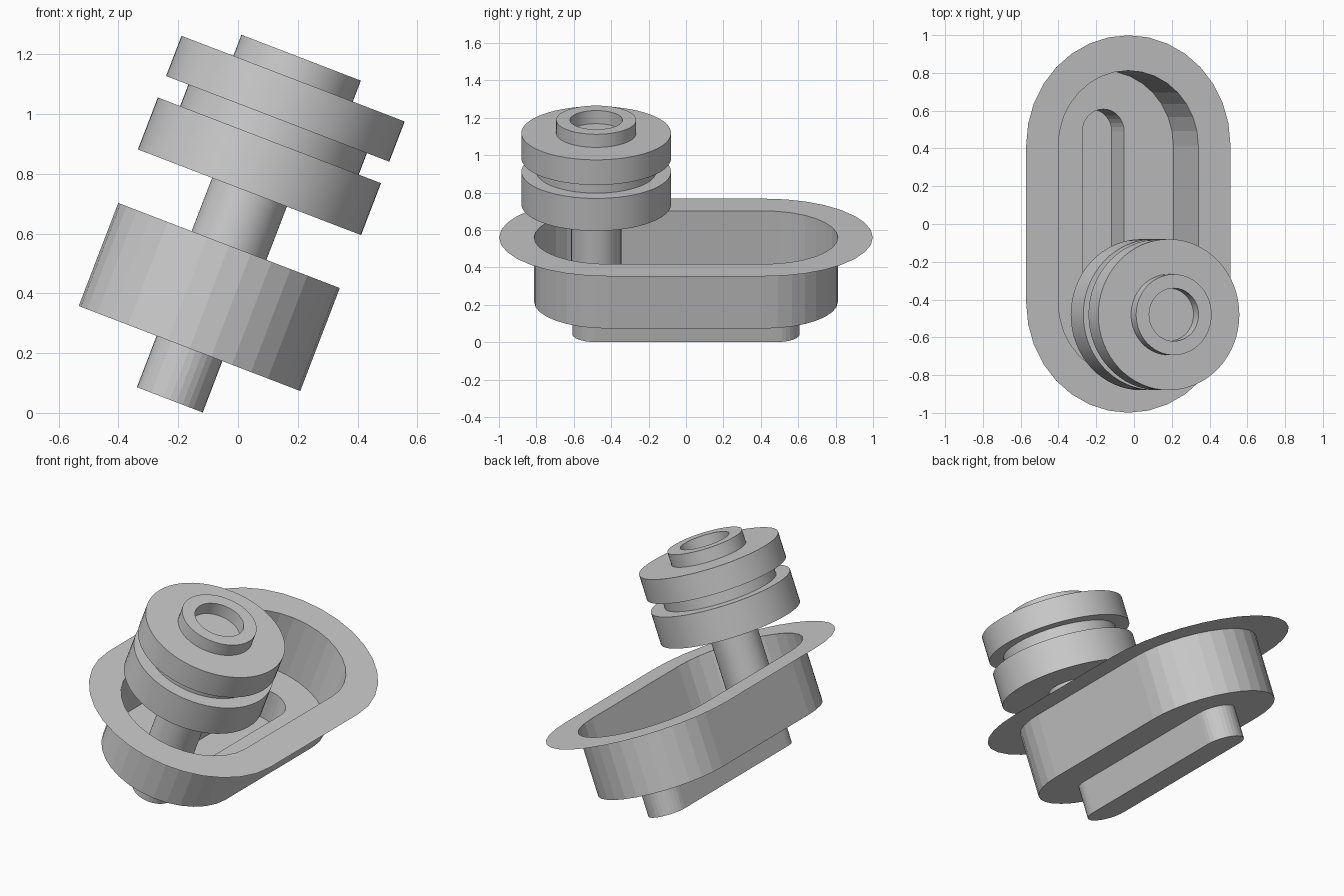
import bpy
import bmesh
from math import sin, cos, pi, radians
from mathutils import Matrix

if "Cube" in bpy.data.objects:
    bpy.data.objects.remove(bpy.data.objects["Cube"], do_unlink=True)

grey = bpy.data.materials.new("plain grey")
grey.use_nodes = True
colour = (0.6, 0.6, 0.6, 1)
grey.diffuse_color = colour
grey.node_tree.nodes["Principled BSDF"].inputs["Base Color"].default_value = colour

# Everything leans to the model's left around the centre of the flange
LEAN = Matrix.Translation((-0.03, 0, 0.56)) @ Matrix.Rotation(radians(21), 4, 'Y')
FLOOR, SLOT_FLOOR = -0.369, -0.553


def finish(name, bm, smooth=False):
    mesh = bpy.data.meshes.new(name)
    bm.to_mesh(mesh)
    bm.free()
    mesh.materials.append(grey)
    obj = bpy.data.objects.new(name, mesh)
    bpy.context.collection.objects.link(obj)
    obj.matrix_world = LEAN
    if smooth:
        bpy.ops.object.select_all(action='DESELECT')
        obj.select_set(True)
        bpy.context.view_layer.objects.active = obj
        bpy.ops.object.shade_smooth_by_angle(angle=radians(30))
    return obj


def stadium(bm, radius, straight, z, steps=16):
    """Loop with round ends and straight long sides along y."""
    loop = []
    for side, start in ((1, 0), (-1, pi)):
        for i in range(steps + 1):
            a = start + pi * i / steps
            loop.append(bm.verts.new((radius * cos(a), side * straight + radius * sin(a), z)))
    return loop


def bridge(bm, a, b):
    n = len(a)
    for i in range(n):
        j = (i + 1) % n
        bm.faces.new((a[i], a[j], b[j], b[i]))


def sheet(name, sections, close=False):
    """Thin skin through a series of (radius, straight, z) loops."""
    bm = bmesh.new()
    loops = [stadium(bm, *s) for s in sections]
    for a, b in zip(loops, loops[1:]):
        bridge(bm, a, b)
    if close:
        bm.faces.new(loops[-1])
    return finish(name, bm)


def lathe(name, profile, y, segments=64):
    """Turn a (radius, height) profile around a shaft at the given y."""
    bm = bmesh.new()
    verts = [bm.verts.new((r, 0, h)) for r, h in profile]
    edges = [bm.edges.new(pair) for pair in zip(verts, verts[1:])]
    bmesh.ops.spin(bm, geom=verts + edges, cent=(0, 0, 0), axis=(0, 0, 1),
                   angle=2 * pi, steps=segments, use_merge=True)
    bmesh.ops.remove_doubles(bm, verts=bm.verts, dist=0.0005)
    bmesh.ops.recalc_face_normals(bm, faces=bm.faces)
    bmesh.ops.translate(bm, verts=bm.verts, vec=(0, y, 0))
    return finish(name, bm, smooth=True)


# Oblong tray: flat rim, open basin, and a narrow trough in its floor
rim, basin, trough = (0.579, 0.42), (0.397, 0.415), (0.118, 0.49)
sheet("tray_flange", [(*rim, 0), (*basin, 0)])
sheet("tray_basin", [(*basin, 0), (*basin, FLOOR), (*trough, FLOOR)])
sheet("floor_trough", [(*trough, FLOOR), (*trough, SLOT_FLOOR)], close=True)

# Turned knob: shaft, two discs with a groove between, and a recessed hub
lathe("grooved_knob", [
    (0, FLOOR), (0.134, FLOOR), (0.134, 0.191),
    (0.4, 0.191), (0.4, 0.377), (0.32, 0.377), (0.32, 0.454),
    (0.4, 0.454), (0.4, 0.598), (0.214, 0.598), (0.214, 0.673),
    (0.14, 0.673), (0.14, 0.598), (0, 0.598)], y=-0.48)
